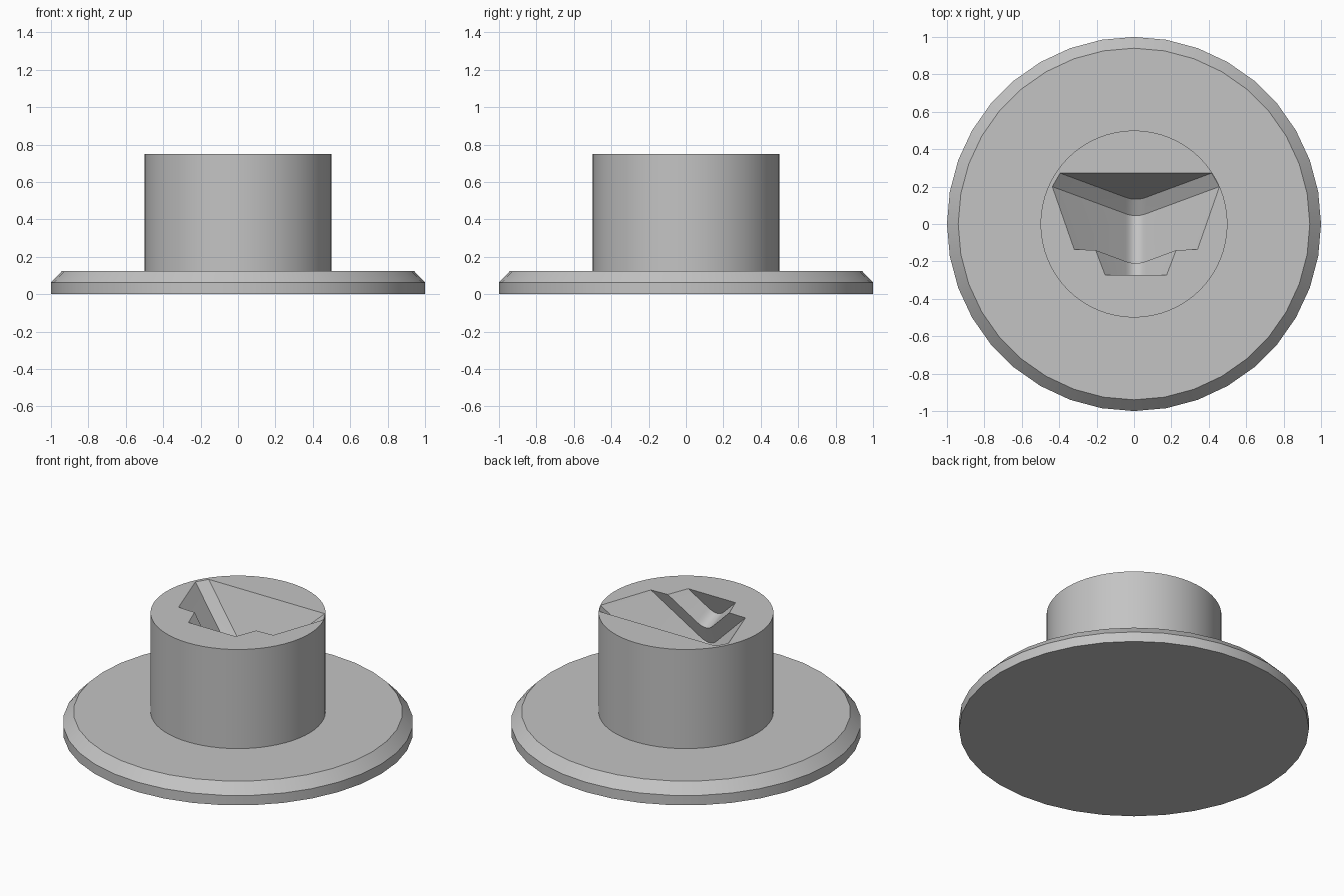
import bpy, bmesh, math

if "Cube" in bpy.data.objects:
    bpy.data.objects.remove(bpy.data.objects["Cube"], do_unlink=True)

# Single plain grey material
grey = bpy.data.materials.new("light_grey")
grey.use_nodes = True
colour = (0.55, 0.55, 0.55, 1)
grey.diffuse_color = colour
grey.node_tree.nodes["Principled BSDF"].inputs["Base Color"].default_value = colour


def finish(name, bm):
    bmesh.ops.recalc_face_normals(bm, faces=bm.faces)
    mesh = bpy.data.meshes.new(name)
    bm.to_mesh(mesh)
    bm.free()
    mesh.materials.append(grey)
    obj = bpy.data.objects.new(name, mesh)
    bpy.context.collection.objects.link(obj)
    return obj


def lathe(name, profile, sides):
    """Closed solid of revolution from (radius, height) points."""
    bm = bmesh.new()
    rings = []
    for r, z in profile:
        angles = [math.tau * i / sides for i in range(sides)]
        rings.append([bm.verts.new((r * math.cos(a), r * math.sin(a), z)) for a in angles])
    for low, high in zip(rings, rings[1:]):
        for i in range(sides):
            j = (i + 1) % sides
            bm.faces.new((low[i], low[j], high[j], high[i]))
    bm.faces.new(rings[0])
    bm.faces.new(rings[-1])
    return finish(name, bm)


def smooth(obj):
    bpy.ops.object.select_all(action="DESELECT")
    obj.select_set(True)
    bpy.context.view_layer.objects.active = obj
    bpy.ops.object.shade_smooth_by_angle(angle=math.radians(30))


# Round base flange with a chamfered rim, and the central boss
flange = lathe("base_flange", [(1, 0), (1, 0.062), (0.94, 0.125)], 36)
boss = lathe("boss", [(0.5, 0.11), (0.5, 0.75)], 64)

# Recess: a half outline swept diagonally down from each side to a rounded valley
TOP, CENTRE, FILLET = 0.75, 0.01, 0.055
SLOPE_Y, SLOPE_Z = 0.37, 0.95
outline = [(0.405, 0.272), (0.447, 0.2), (0.33, -0.135), (0.215, -0.14), (0.165, -0.272)]
steps = 8
valley = [FILLET * (1 - 2 * i / steps) for i in range(steps + 1)]

bm = bmesh.new()
columns = []
for half, y in outline:
    path = [(half, y, 0.1), (half, y, 0)]
    for x in valley:
        travel = half - abs(x) - (FILLET - abs(x)) ** 2 / (2 * FILLET)
        path.append((x, y - SLOPE_Y * travel, -SLOPE_Z * travel))
    path += [(-half, y, 0), (-half, y, 0.1)]
    columns.append([bm.verts.new((x + CENTRE, py, z + TOP)) for x, py, z in path])
for a, b in zip(columns, columns[1:]):
    for i in range(len(a) - 1):
        bm.faces.new((a[i], a[i + 1], b[i + 1], b[i]))
for end in (columns[0], columns[-1]):
    bm.faces.new(end[1:-1])
    bm.faces.new((end[0], end[1], end[-2], end[-1]))
bm.faces.new([c[0] for c in columns] + [c[-1] for c in reversed(columns)])
cutter = finish("recess_cutter", bm)
cutter.hide_render = True

# Cut the recess into the boss
cut = boss.modifiers.new("recess", "BOOLEAN")
cut.operation = "DIFFERENCE"
cut.solver = "EXACT"
cut.object = cutter
bpy.context.view_layer.objects.active = boss
bpy.ops.object.modifier_apply(modifier=cut.name)
bpy.data.objects.remove(cutter, do_unlink=True)

for part in (flange, boss):
    smooth(part)
